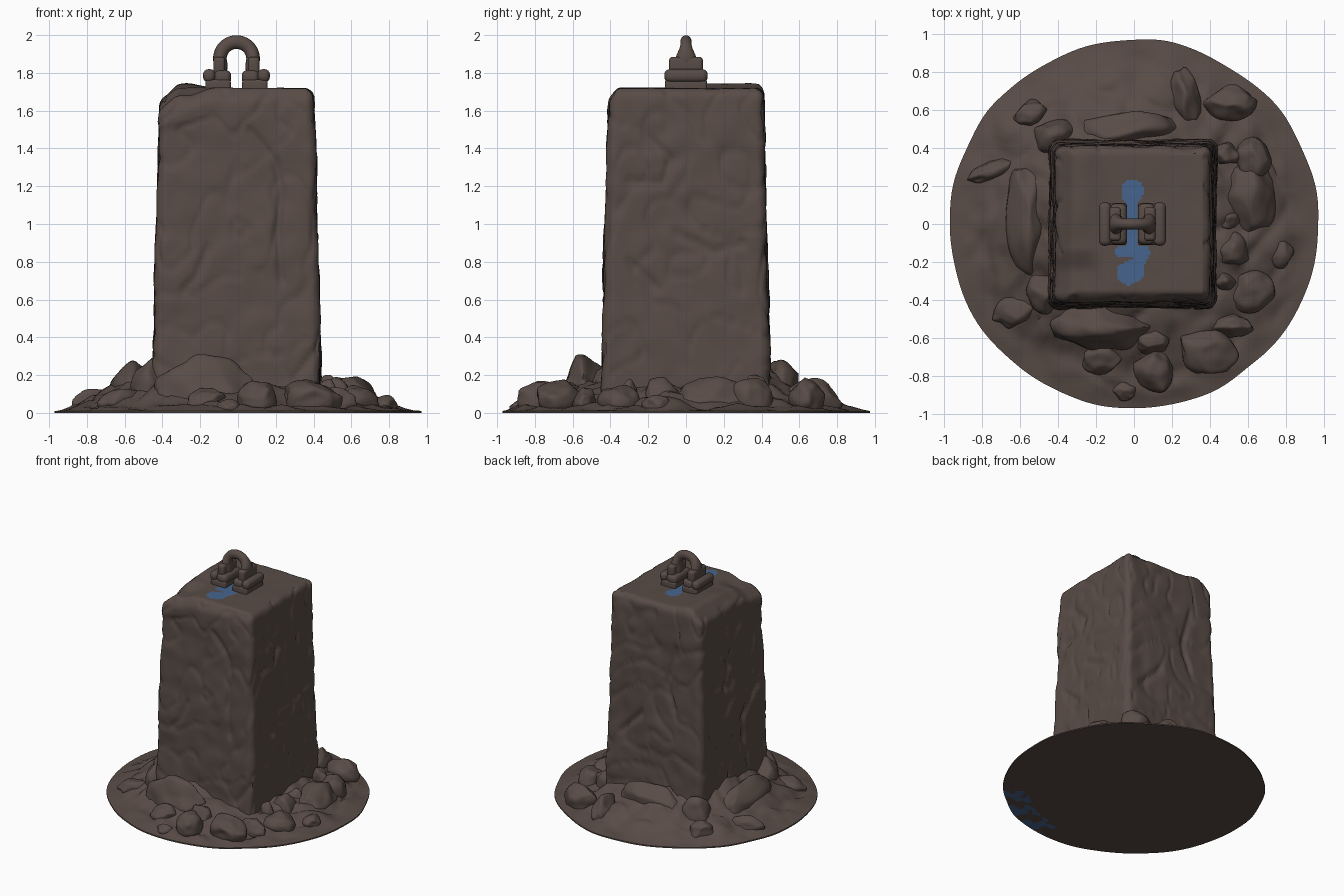
import bpy, bmesh, math, random
from mathutils import Vector, noise

if "Cube" in bpy.data.objects:
    bpy.data.objects.remove(bpy.data.objects["Cube"])

random.seed(4)


def material(name, rgb):
    m = bpy.data.materials.new(name)
    m.diffuse_color = (*rgb, 1)
    m.use_nodes = True
    m.node_tree.nodes["Principled BSDF"].inputs["Base Color"].default_value = m.diffuse_color
    return m


BROWN = material("dark brown stone", (0.098, 0.071, 0.061))
BLUE = material("blue stain", (0.062, 0.13, 0.27))


def finish(bm, name, angle=50, recalc=True):
    if recalc:
        bmesh.ops.recalc_face_normals(bm, faces=bm.faces)
    me = bpy.data.meshes.new(name)
    bm.to_mesh(me)
    bm.free()
    ob = bpy.data.objects.new(name, me)
    bpy.context.collection.objects.link(ob)
    me.materials.append(BROWN)
    me.materials.append(BLUE)
    bpy.ops.object.select_all(action='DESELECT')
    ob.select_set(True)
    bpy.context.view_layer.objects.active = ob
    bpy.ops.object.shade_smooth_by_angle(angle=math.radians(angle))
    return ob


def seg_dist(p, a, b):
    p, a, b = Vector(p), Vector(a), Vector(b)
    d = b - a
    t = max(0, min(1, (p - a).dot(d) / max(d.length_squared, 1e-9)))
    return (p - a - d * t).length


def smooth(t):
    t = max(0, min(1, t))
    return t * t * (3 - 2 * t)


# --- weathered square pillar, tapered, cracked and chipped ---
CRACKS = {
    'front': [[(.06, 1.5), (.2, 1.33), (.23, 1.15), (.21, .98), (.23, .7)],
              [(-.16, .87), (-.22, .72), (-.29, .65)], [(.3, .18), (.43, .36)]],
    'right': [[(-.22, 1.47), (-.08, 1.35), (-.12, 1.22), (-.3, 1.22)],
              [(-.05, .95), (.15, .85), (.3, .9)], [(-.3, .8), (-.15, .66)]],
    'back': [[(-.2, 1.4), (-.12, 1.1), (-.18, .9)], [(.1, .8), (.3, .6)]],
    'left': [[(.15, 1.4), (.05, 1.2), (.1, 1.0)], [(-.3, .9), (-.1, .7), (-.12, .5)]],
}


def stained(x, y):
    blobs = [((-.01, .18), (-.01, .16), .058), ((-.01, .14), (-.01, -.15), .03),
             ((-.03, -.26), (-.01, -.25), .062), ((-.07, -.15), (.05, -.15), .03),
             ((.05, -.15), (0, -.25), .035)]
    return any(seg_dist((x, y), a, b) < r for a, b, r in blobs)


bm = bmesh.new()
bmesh.ops.create_cube(bm, size=2)
bmesh.ops.subdivide_edges(bm, edges=bm.edges[:], cuts=69, use_grid_fill=True)
half, rad = Vector((.43, .43, .85)), .05
for v in bm.verts:
    p = Vector([v.co[i] * half[i] for i in range(3)])
    q = Vector([max(-half[i] + rad, min(half[i] - rad, p[i])) for i in range(3)])
    n = (p - q).normalized()
    p = q + n * rad
    p.z += .87
    k = 1.045 - .095 * p.z / 1.72
    p.x, p.y = p.x * k - .006, p.y * k
    if abs(n.z) < .5:
        face = (('right' if n.x > 0 else 'left') if abs(n.x) > abs(n.y)
                else ('back' if n.y > 0 else 'front'))
        uv = (p.y, p.z) if abs(n.x) > abs(n.y) else (p.x, p.z)
        d = min(seg_dist(uv, c[i], c[i + 1]) for c in CRACKS[face] for i in range(len(c) - 1))
        groove = .016 * math.exp(-(d / .022) ** 2)
    else:
        groove = 0
    w = noise.noise_vector(p * 3) * .15
    lump = noise.noise(p * 3.2) * .012 + noise.noise(p * 9 + w) * .007
    ridge = .010 * max(0, 1 - abs(noise.noise((p + w) * 4.5)) * 9)
    if n.z > .9:
        lump, ridge = lump * .4, 0
    chipped = p + n * (lump - ridge - groove)
    if chipped.z > 1.45:     # broken front-left top corner and low front edge
        c = smooth((-.12 - p.x) / .15) * smooth((-.12 - p.y) / .14)
        side = max(smooth((-.31 - p.x) / .09), .6 * smooth((-.35 - p.y) / .06))
        up = smooth((chipped.z - 1.45) / .25)
        hump = .022 * math.exp(-((p.x + .27) / .09) ** 2) * smooth((p.y + .12) / .2)
        chipped.z += up * (hump - .04 * c - .05 * side)
    v.co = chipped
bmesh.ops.recalc_face_normals(bm, faces=bm.faces)
for f in bm.faces:
    c = f.calc_center_median()
    if f.normal.z > .6 and c.z > 1.6 and stained(c.x, c.y):
        f.material_index = 1
finish(bm, "pillar", 60, False)

# --- earth mound: lumpy polar height field with a flat underside ---
RINGS, SEGS = 44, 144


def rim(a):
    return .972 + .014 * noise.noise(Vector((math.cos(a) * 3, math.sin(a) * 3, 5)))


def mound_height(x, y, t):
    a = math.atan2(y, x)
    top = .19 + .08 * max(0, -math.cos(a)) + .04 * max(0, math.sin(a)) - .05 * max(0, math.cos(a))
    p = Vector((x, y, 0))
    bumps = noise.noise(p * 5) * .035 + noise.noise(p * 11) * .018 \
        - .02 * max(0, 1 - abs(noise.noise(p * 4 + Vector((7, 3, 1)))) * 7)
    return max(.008, .010 + top * t ** 1.3 + bumps * min(1, t * 3.5))


bm = bmesh.new()
loops = []
for side in (0, 1):
    for i in range(1, RINGS + 1):
        ring = []
        for j in range(SEGS):
            a = 2 * math.pi * j / SEGS
            r = rim(a) * i / RINGS
            x, y = r * math.cos(a), r * math.sin(a)
            t = max(0, min(1, (rim(a) - r) / .52))
            ring.append(bm.verts.new((x, y, 0 if side else mound_height(x, y, t))))
        loops.append(ring)
tops, bottoms = loops[:RINGS], loops[RINGS:]
chain = tops + bottoms[::-1]
for a, b in zip(chain, chain[1:]):
    for j in range(SEGS):
        k = (j + 1) % SEGS
        bm.faces.new((a[j], b[j], b[k], a[k]))
bm.faces.new(tops[0])
bm.faces.new(bottoms[0])
# blue traces on the underside near the front-right rim
for f in bm.faces:
    c = f.calc_center_median()
    ang = math.degrees(math.atan2(c.y, c.x))
    if c.z < .0005 and c.length > .8 and -85 < ang < -42 and \
            noise.noise(Vector((c.x * 13, c.y * 13, 2))) > .0:
        f.material_index = 1
finish(bm, "earth_mound", 60)

# --- stones: x, y, half width, half depth, top height, rotation ---
STONES = [
    (-.17, -.54, .25, .13, .29, 0), (-.17, -.71, .11, .08, .13, 10), (.10, -.78, .10, .12, .16, 15),
    (.38, -.67, .16, .12, .17, -20), (.52, -.54, .11, .06, .13, 5), (.62, -.36, .12, .10, .15, 20),
    (.51, -.14, .09, .10, .18, 40), (.61, .14, .14, .19, .18, 5), (.63, .35, .09, .11, .19, 0),
    (.49, .37, .07, .06, .20, 0), (.51, .64, .13, .09, .18, 0), (.27, .68, .07, .15, .17, 12),
    (.10, -.62, .09, .07, .17, 0), (.48, -.30, .06, .05, .17, 0), (.50, .02, .06, .05, .17, 0),
    (-.04, .50, .27, .11, .27, 3), (-.55, .58, .09, .07, .15, 40), (-.55, .05, .12, .30, .27, 0),
    (-.62, -.45, .13, .08, .13, 30), (-.05, -.88, .06, .05, .07, 0), (-.42, .46, .12, .10, .25, 0),
    (-.75, .28, .13, .05, .12, 25), (.78, -.15, .06, .08, .09, 0), (-.44, -.36, .12, .12, .27, 0),
]
for i, (x, y, rx, ry, top, rot) in enumerate(STONES):
    bm = bmesh.new()
    bmesh.ops.create_icosphere(bm, subdivisions=4, radius=1)
    planes = [(Vector((random.uniform(-1, 1), random.uniform(-1, 1), random.uniform(-.2, 1))).normalized(),
               random.uniform(.72, .9)) for _ in range(9)]
    ca, sa = math.cos(math.radians(rot)), math.sin(math.radians(rot))
    for v in bm.verts:
        p = v.co.copy()
        for n, d in planes:      # knock flat facets off the ball
            over = p.dot(n) - d
            if over > 0:
                p -= n * over * .85
        p *= 1.06 + .12 * noise.noise(p * 1.8 + Vector((i * 3.1, 0, 0)))
        px, py = p.x * rx, p.y * ry
        v.co = (x + px * ca - py * sa, y + px * sa + py * ca, max(.01, top * (.42 + .6 * p.z)))
    finish(bm, f"stone_{i + 1}", 60)


# --- shackle: omega-shaped ring held by two rolled feet ---
def rounded_box(name, lo, hi, bevel):
    bm = bmesh.new()
    bmesh.ops.create_cube(bm, size=1)
    for v in bm.verts:
        v.co = [(lo[k] + hi[k]) / 2 + v.co[k] * (hi[k] - lo[k]) for k in range(3)]
    bmesh.ops.bevel(bm, geom=bm.edges[:], offset=bevel, segments=4, profile=.5, affect='EDGES')
    finish(bm, name)


path = [(-.075, 1.77), (-.085, 1.81)]
for k in range(25):
    a = math.radians(200 - 220 * k / 24)
    path.append((.088 * math.cos(a), 1.875 + .088 * math.sin(a)))
path += [(.085, 1.81), (.075, 1.77)]
bm = bmesh.new()
rings = []
for i, (x, z) in enumerate(path):
    a, b = path[max(0, i - 1)], path[min(len(path) - 1, i + 1)]
    t = Vector((b[0] - a[0], 0, b[1] - a[1])).normalized()
    n = Vector((-t.z, 0, t.x))
    wide = .030 + .026 * smooth((1.95 - z) / .08)
    rings.append([bm.verts.new(Vector((x - .008, 0, z)) + n * .036 * math.cos(u) + Vector((0, wide * math.sin(u), 0)))
                  for u in (2 * math.pi * j / 20 for j in range(20))])
for a, b in zip(rings, rings[1:]):
    for j in range(20):
        k = (j + 1) % 20
        bm.faces.new((a[j], a[k], b[k], b[j]))
bm.faces.new(rings[0])
bm.faces.new(rings[-1])
finish(bm, "shackle_ring")

for s, side in ((-1, "left"), (1, "right")):
    def box(name, x0, x1, y, z0, z1, bevel):
        xs = sorted((s * x0 - .008, s * x1 - .008))
        rounded_box(f"{side}_{name}", (xs[0], -y, z0), (xs[1], y, z1), bevel)
    box("foot_plate", .03, .165, .112, 1.69, 1.765, .015)
    box("outer_roll", .112, .177, .115, 1.75, 1.82, .029)
    box("inner_roll", .028, .12, .108, 1.74, 1.815, .03)
    box("clamp", .06, .122, .09, 1.79, 1.885, .02)
